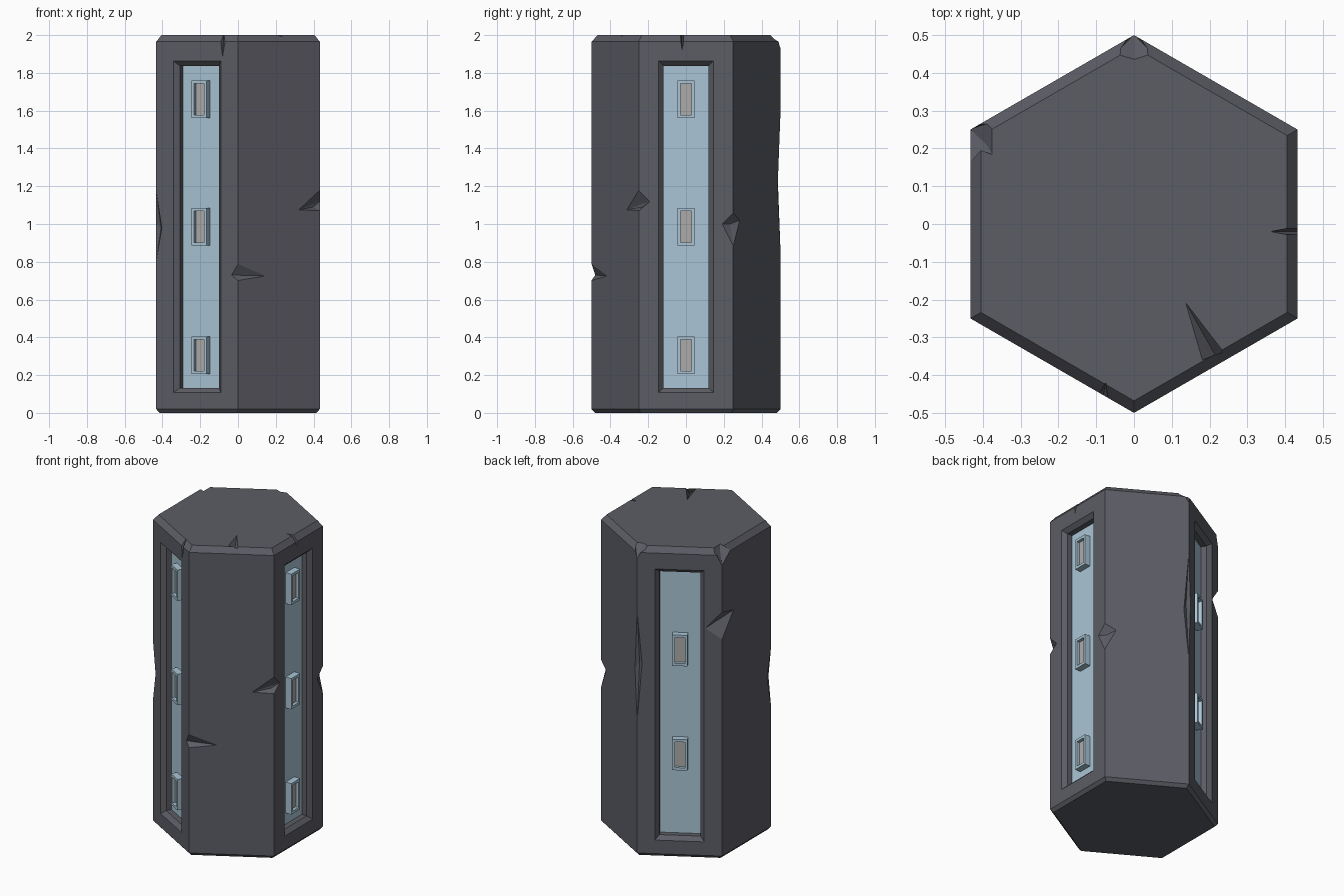
import bpy, bmesh
from math import radians, cos, sin
from mathutils import Vector

if "Cube" in bpy.data.objects:
    bpy.data.objects.remove(bpy.data.objects["Cube"])


def material(name, rgb):
    m = bpy.data.materials.new(name)
    m.diffuse_color = (*rgb, 1)
    m.use_nodes = True
    m.node_tree.nodes["Principled BSDF"].inputs["Base Color"].default_value = m.diffuse_color
    return m


STONE = material("dark_stone", (0.107, 0.11, 0.13))
GLASS = material("pale_blue", (0.40, 0.56, 0.67))
CORE = material("light_grey", (0.42, 0.41, 0.40))
APOTHEM = 0.5 * cos(radians(30))


def finish(bm, name, mat):
    bmesh.ops.recalc_face_normals(bm, faces=bm.faces)
    me = bpy.data.meshes.new(name)
    bm.to_mesh(me)
    bm.free()
    me.materials.append(mat)
    ob = bpy.data.objects.new(name, me)
    bpy.context.collection.objects.link(ob)
    return ob


def loft(name, rings, mat):
    """Skin a list of equal-sized point loops and cap both ends."""
    bm = bmesh.new()
    loops = [[bm.verts.new(p) for p in r] for r in rings]
    n = len(loops[0])
    for a, b in zip(loops, loops[1:]):
        for i in range(n):
            j = (i + 1) % n
            bm.faces.new((a[i], a[j], b[j], b[i]))
    bm.faces.new(loops[0])
    bm.faces.new(loops[-1])
    return finish(bm, name, mat)


def hull(points):
    bm = bmesh.new()
    for p in points:
        bm.verts.new(p)
    res = bmesh.ops.convex_hull(bm, input=bm.verts)
    loose = [g for g in res["geom_interior"] if isinstance(g, bmesh.types.BMVert)]
    bmesh.ops.delete(bm, geom=loose, context='VERTS')
    return finish(bm, "chip_cutter", STONE)


def polar(angle, r, z=0):
    return Vector((r * cos(radians(angle)), r * sin(radians(angle)), z))


def rect(angle, depth, hu, hz, zc):
    """Rectangle parallel to the hexagon side facing 'angle', sunk by depth."""
    c, t = polar(angle, APOTHEM - depth, zc), polar(angle + 90, 1)
    return [c + t * (u * hu) + Vector((0, 0, v * hz))
            for u, v in ((-1, -1), (1, -1), (1, 1), (-1, 1))]


def corner_chip(angle, left, right, top, bottom, deep):
    """Chip on a vertical edge; left/right = (reach along side, z), deep = (depth, z)."""
    e = polar(angle, 0.5)
    tips = []
    for (s, z), sign in ((left, -1), (right, 1)):
        tips.append(e + polar(angle + sign * 120, s, z) + polar(angle + sign * 30, 0.001))
    z = Vector((0, 0, 1))
    return hull(tips + [e * 1.002 + z * top, e * 1.002 + z * bottom,
                        polar(angle, 0.5 - deep[0], deep[1]), polar(angle, 0.56, deep[1])])


# Hexagonal pillar with chamfered ends
body = loft("stone_pillar", [[polar(30 + 60 * k, r, z) for k in range(6)]
            for r, z in ((0.48, 0), (0.5, 0.02), (0.5, 1.965), (0.468, 2))], STONE)
cutters = []

# Framed recesses, inlaid panels and socket ports on three sides
PORTS = {0: ("right", (1.66, 0.985, 0.305)),
         240: ("front_left", (1.66, 0.985, 0.305)),
         120: ("back_left", (1.33, 0.655))}
ZC = 0.985
for ang, (side, heights) in PORTS.items():
    cutters.append(loft("recess_cutter", [rect(ang, d, hu, hz, ZC) for d, hu, hz in (
        (-0.025, 0.17, 0.9025), (0.025, 0.12, 0.8525), (0.08, 0.12, 0.8525))], STONE))
    loft(side + "_panel", [rect(ang, d, 0.12, 0.8525, ZC) for d in (0.06, 0.08)], GLASS)
    for i, z in enumerate(heights):
        loft(f"{side}_port_{i + 1}", [rect(ang, d, hu, hz, z) for d, hu, hz in (
            (0.06, 0.045, 0.10), (0.02, 0.045, 0.10),
            (0.02, 0.03, 0.083), (0.045, 0.03, 0.083))], GLASS)
        loft(f"{side}_port_core_{i + 1}",
             [rect(ang, d, 0.03, 0.083, z) for d in (0.04, 0.044)], CORE)

# Chips along the vertical edges
for args in (
    (270, (0.04, 0.73), (0.173, 0.725), 0.79, 0.70, (0.025, 0.73)),
    (330, (0.13, 1.075), (0.06, 1.12), 1.18, 1.07, (0.04, 1.09)),
    (30, (0.06, 1.00), (0.07, 1.02), 1.06, 0.88, (0.035, 1.00)),
    (90, (0.03, 1.20), (0.03, 1.25), 1.60, 0.85, (0.025, 1.25)),
    (150, (0.10, 1.49), (0.12, 1.57), 1.60, 1.42, (0.04, 1.52)),
    (210, (0.04, 1.00), (0.035, 0.98), 1.18, 0.80, (0.03, 0.98)),
):
    cutters.append(corner_chip(*args))

# Chips around the top rim
for pts in (
    [(0, 0.435, 2.001), (-0.05, 0.45, 2.001), (0.05, 0.45, 2.001), (0, 0.502, 1.93), (0, 0.6, 2.1)],
    [(-0.375, 0.27, 2.001), (-0.375, 0.185, 2.001), (-0.436, 0.165, 1.965),
     (-0.434, 0.251, 1.90), (-0.39, 0.21, 1.97), (-0.52, 0.3, 2.05)],
    [(0.36, -0.02, 2.001), (0.44, -0.035, 2.001), (0.44, -0.005, 2.001), (0.436, -0.02, 1.92)],
    [(0.135, -0.205, 2.001), (0.18, -0.36, 2.001), (0.235, -0.335, 2.001), (0.225, -0.365, 1.955)],
    [(-0.075, -0.42, 2.001), (-0.105, -0.46, 1.99), (-0.06, -0.48, 1.99), (-0.082, -0.454, 1.88),
     (-0.12, -0.5, 2.02)],
):
    cutters.append(hull(pts))

# Carve everything out of the pillar
bpy.context.view_layer.objects.active = body
for c in cutters:
    mod = body.modifiers.new("carve", 'BOOLEAN')
    mod.operation, mod.solver, mod.object = 'DIFFERENCE', 'EXACT', c
    bpy.ops.object.modifier_apply(modifier=mod.name)
    bpy.data.objects.remove(c)
